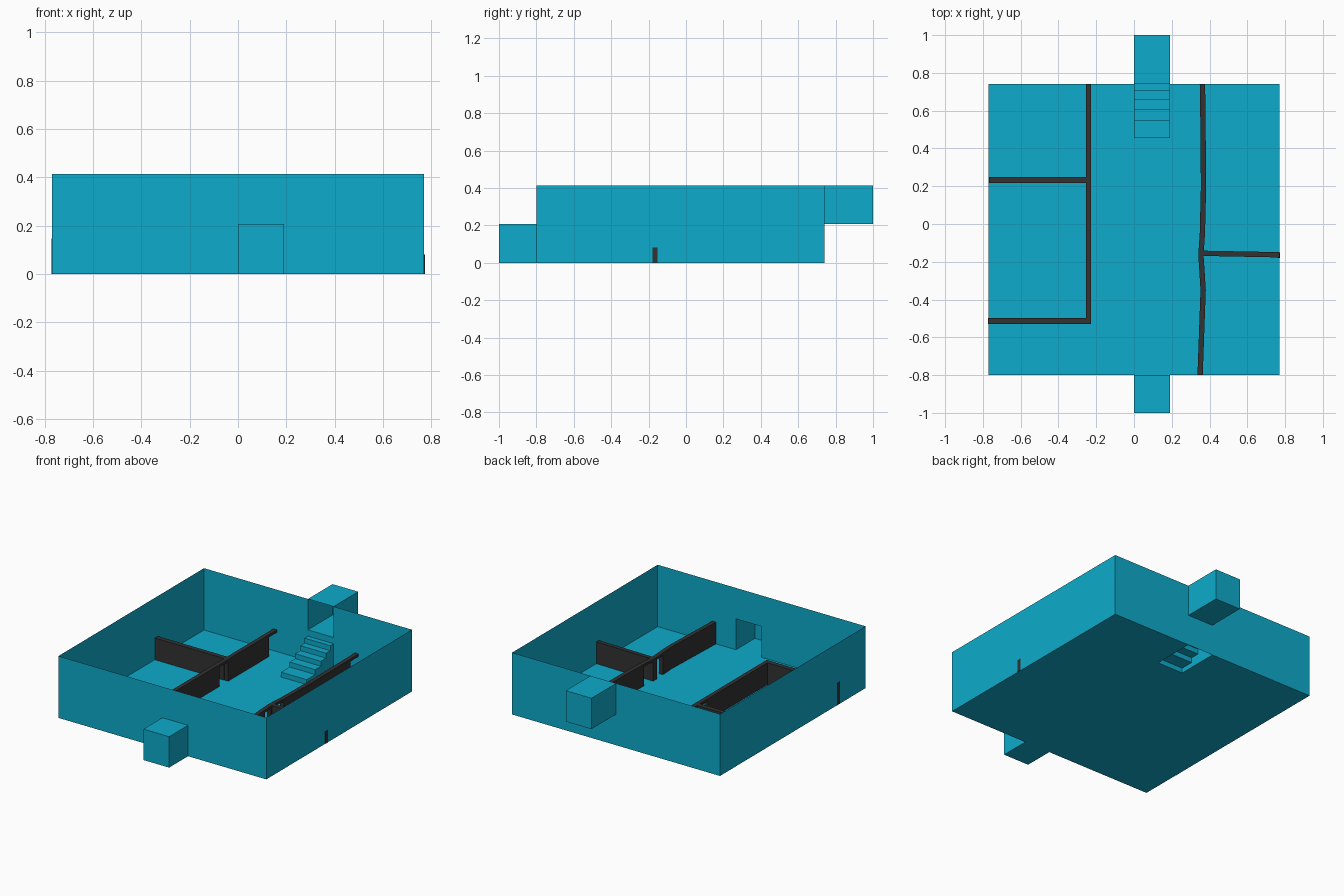
import bpy, bmesh
from mathutils import Vector

old = bpy.data.objects.get("Cube")
if old:
    bpy.data.objects.remove(old, do_unlink=True)


def material(name, rgb):
    m = bpy.data.materials.new(name)
    m.use_nodes = True
    m.diffuse_color = (*rgb, 1)
    m.node_tree.nodes["Principled BSDF"].inputs["Base Color"].default_value = (*rgb, 1)
    return m


BLUE = material("bright blue", (0.0044, 0.407, 0.604))
DARK = material("charcoal", (0.032, 0.032, 0.032))

# Main dimensions
LEFT, RIGHT, FRONT, BACK, TOP = -0.77, 0.77, -0.80, 0.74, 0.414
DOOR = (0.0, 0.19)
HALF = 0.207
STAIR_START = 0.455
XS = (LEFT, *DOOR, RIGHT)


def finish(name, bm, mat):
    bmesh.ops.remove_doubles(bm, verts=bm.verts, dist=0.0001)
    bmesh.ops.recalc_face_normals(bm, faces=bm.faces)
    mesh = bpy.data.meshes.new(name)
    bm.to_mesh(mesh)
    bm.free()
    mesh.materials.append(mat)
    obj = bpy.data.objects.new(name, mesh)
    bpy.context.collection.objects.link(obj)
    return obj


def panel(bm, axis, at, us, vs, skip=None):
    """Flat sheet across one axis, split into cells, with one cell left open."""
    for i in range(len(us) - 1):
        for j in range(len(vs) - 1):
            if (i, j) == skip:
                continue
            corners = []
            for u, v in ((us[i], vs[j]), (us[i + 1], vs[j]),
                         (us[i + 1], vs[j + 1]), (us[i], vs[j + 1])):
                co = [u, v]
                co.insert(axis, at)
                corners.append(bm.verts.new(co))
            bm.faces.new(corners)


# Open-topped room with a stairwell hole and two door openings
bm = bmesh.new()
panel(bm, 2, 0, XS, (FRONT, STAIR_START, BACK), skip=(1, 1))
panel(bm, 1, FRONT, XS, (0, HALF, TOP), skip=(1, 0))
panel(bm, 1, BACK, XS, (0, HALF, TOP), skip=(1, 1))
for x in (LEFT, RIGHT):
    panel(bm, 0, x, (FRONT, STAIR_START, BACK), (0, TOP))
finish("room_shell", bm, BLUE)


def alcove(name, wall_y, end_y, z0, z1):
    """Box outside the room, open on the room side."""
    bm = bmesh.new()
    ys, zs = (wall_y, end_y), (z0, z1)
    for x in DOOR:
        panel(bm, 0, x, ys, zs)
    for z in zs:
        panel(bm, 2, z, DOOR, ys)
    panel(bm, 1, end_y, DOOR, zs)
    finish(name, bm, BLUE)


alcove("front_alcove", FRONT, -1.0, 0, HALF)
alcove("back_alcove", BACK, 1.0, HALF, TOP)

# Hollow staircase, climbing towards the back opening
bm = bmesh.new()
edges = (STAIR_START, 0.545, 0.605, 0.66, 0.705, BACK)
rise = 0.033
for i in range(len(edges) - 1):
    z = rise * (i + 1)
    panel(bm, 1, edges[i], DOOR, (z - rise, z))
    panel(bm, 2, z, DOOR, edges[i:i + 2])
    for x in DOOR:
        panel(bm, 0, x, edges[i:i + 2], (0, z))
finish("staircase", bm, BLUE)


def partition(name, path, doors=(), height=0.147, lintel=0.13, half=0.014):
    """Thin wall along a path; numbered segments become doorways with a lintel."""
    bm = bmesh.new()
    for i, (a, b) in enumerate(zip(path, path[1:])):
        a, b = Vector((*a, 0)), Vector((*b, 0))
        side = Vector((half, 0, 0)) if abs(b.y - a.y) > abs(b.x - a.x) else Vector((0, half, 0))
        base = lintel if i in doors else 0.001
        ring = [a - side, b - side, b + side, a + side]
        low = [bm.verts.new((p.x, p.y, base)) for p in ring]
        high = [bm.verts.new((p.x, p.y, height)) for p in ring]
        bm.faces.new(low)
        bm.faces.new(high)
        for k in range(4):
            n = (k + 1) % 4
            bm.faces.new((low[k], low[n], high[n], high[k]))
    finish(name, bm, DARK)


# Long partitions with doorways
partition("right_long_partition",
          [(-0.241, y) for y in (-0.53, 0.13, 0.22, 0.65, 0.739)], doors=(1, 3))
partition("left_long_partition",
          [(0.35, -0.799), (0.366, -0.35), (0.36, -0.25), (0.355, -0.18), (0.356, -0.14),
           (0.362, -0.05), (0.368, 0.2), (0.364, 0.65), (0.362, 0.739)], doors=(2, 4, 7))

# Cross partitions, two of them ending just outside the shell
partition("right_back_partition", [(LEFT + 0.002, 0.233), (-0.255, 0.233)], half=0.016)
partition("right_front_partition", [(LEFT - 0.002, -0.513), (-0.255, -0.513)], half=0.016)
partition("left_cross_partition", [(0.36, -0.155), (RIGHT - 0.001, -0.163)])
partition("left_partition_end", [(0.76, -0.166), (RIGHT + 0.003, -0.166)], height=0.082)
